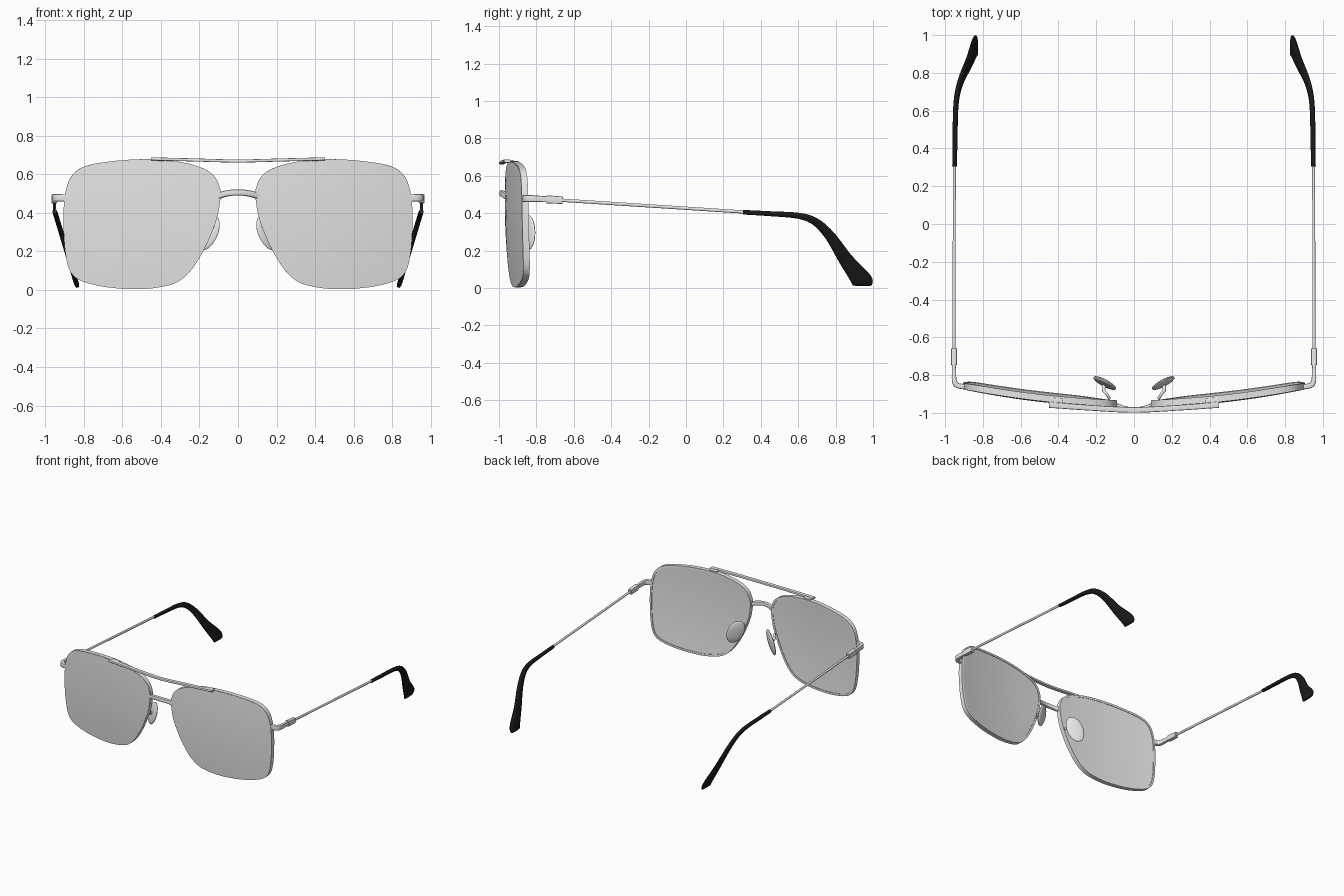
import bpy, bmesh, math
from mathutils import Vector, Matrix

cube = bpy.data.objects.get("Cube")
if cube:
    bpy.data.objects.remove(cube, do_unlink=True)


def material(name, value):
    m = bpy.data.materials.new(name)
    m.use_nodes = True
    colour = (value, value, value, 1)
    m.diffuse_color = colour
    bsdf = next(n for n in m.node_tree.nodes if n.type == 'BSDF_PRINCIPLED')
    bsdf.inputs["Base Color"].default_value = colour
    return m


METAL = material("silver metal", .8)
LENS = material("pale grey lens", .79)
PAD = material("pale grey pad", .81)
BLACK = material("black plastic", .01)


def finish(name, bm, mat, mirror=True):
    bmesh.ops.recalc_face_normals(bm, faces=bm.faces)
    mesh = bpy.data.meshes.new(name)
    bm.to_mesh(mesh)
    bm.free()
    mesh.materials.append(mat)
    mesh.polygons.foreach_set("use_smooth", [True] * len(mesh.polygons))
    mesh.set_sharp_from_angle(angle=math.radians(40))
    ob = bpy.data.objects.new(name, mesh)
    bpy.context.collection.objects.link(ob)
    if mirror:
        ob.modifiers.new("mirror", 'MIRROR').use_mirror_merge = False


def smooth_path(pts, steps, closed=False):
    """Catmull-Rom curve through points of any dimension."""
    n = len(pts)
    at = (lambda i: pts[i % n]) if closed else (lambda i: pts[max(0, min(n - 1, i))])
    out = []
    for i in range(n if closed else n - 1):
        for s in range(steps):
            t = s / steps
            out.append(tuple(
                .5 * (2 * b + (c - a) * t + (2 * a - 5 * b + 4 * c - d) * t ** 2
                      + (3 * b - a - 3 * c + d) * t ** 3)
                for a, b, c, d in zip(at(i - 1), at(i), at(i + 1), at(i + 2))))
    return out if closed else out + [tuple(pts[-1])]


def sweep(name, rows, side, mat, power=1, sides=12, closed=False, mirror=True):
    """Sweep a section along rows of (x, y, z, half size on side, half size across).
    Power 1 gives an ellipse, lower powers a boxier section."""
    bm = bmesh.new()
    n = len(rows)
    rings = []
    for i, (x, y, z, a, b) in enumerate(rows):
        nxt = rows[(i + 1) % n] if closed else rows[min(i + 1, n - 1)]
        prv = rows[i - 1] if closed else rows[max(i - 1, 0)]
        tangent = (Vector(nxt[:3]) - Vector(prv[:3])).normalized()
        across = Vector(side).cross(tangent).normalized()
        up = tangent.cross(across)
        ring = []
        for k in range(sides):
            ang = math.tau * (k + .5) / sides
            c, s = math.cos(ang), math.sin(ang)
            u = math.copysign(abs(c) ** power, c) * a
            v = math.copysign(abs(s) ** power, s) * b
            ring.append(bm.verts.new(Vector((x, y, z)) + up * u + across * v))
        rings.append(ring)
    for i in range(n if closed else n - 1):
        r, q = rings[i], rings[(i + 1) % n]
        for k in range(sides):
            j = (k + 1) % sides
            bm.faces.new((r[k], r[j], q[j], q[k]))
    if not closed:
        bm.faces.new(rings[0])
        bm.faces.new(rings[-1])
    finish(name, bm, mat, mirror)


def lens_y(x, z):
    """Wrapped middle surface of the front."""
    return -.95 + .115 * x * x + .1 * (z - .34) ** 2 - .025 * (z - .34)


# Lens outline as seen from the front
outline = smooth_path([
    (.098, .545), (.09, .495), (.105, .39), (.14, .29), (.19, .185), (.25, .095),
    (.32, .038), (.42, .012), (.53, .004), (.68, .014), (.81, .045), (.87, .092),
    (.895, .185), (.905, .31), (.905, .42), (.893, .52), (.86, .598), (.785, .645),
    (.63, .67), (.475, .678), (.32, .668), (.19, .635), (.125, .595)], 4, closed=True)

# Rims: flat bands with square edges
cx, cz = .5, .34
inset = [(cx + (x - cx) * .98, cz + (z - cz) * .977) for x, z in outline]
sweep("rim", [(x, lens_y(x, z), z, .017, .008) for x, z in inset],
      (0, 1, 0), METAL, power=0, sides=4, closed=True)

# Lenses: front and back sheets of concentric rings, nearly flush with the rims
bm = bmesh.new()
for offset, edge in ((-.0185, .99), (.014, .975)):
    centre = bm.verts.new((cx, lens_y(cx, cz) + offset, cz))
    previous = None
    for f in (.2, .4, .6, .8, edge):
        ring = []
        for px, pz in outline:
            x, z = cx + (px - cx) * f, cz + (pz - cz) * f
            ring.append(bm.verts.new((x, lens_y(x, z) + offset, z)))
        for k in range(len(ring)):
            j = (k + 1) % len(ring)
            if previous:
                bm.faces.new((previous[k], previous[j], ring[j], ring[k]))
            else:
                bm.faces.new((centre, ring[k], ring[j]))
        previous = ring
    if offset < 0:
        front_edge = previous
for k in range(len(ring)):
    j = (k + 1) % len(ring)
    bm.faces.new((front_edge[k], front_edge[j], ring[j], ring[k]))
finish("lens", bm, LENS)

# Brow bar with its two mounting blocks, and the bridge
sweep("brow_bar", smooth_path([
    (-.45, -.957, .68, .008, .016), (-.25, -.972, .675, .008, .015),
    (0, -.984, .669, .008, .015), (.25, -.972, .675, .008, .015),
    (.45, -.957, .68, .008, .016)], 6), (0, 0, 1), METAL, power=.4, mirror=False)
sweep("brow_bar_mount", [(.38, -.945, .676, .007, .02), (.445, -.94, .678, .007, .02)],
      (0, 0, 1), METAL, power=.4)
sweep("bridge", smooth_path([
    (-.105, -.955, .486, .016, .013), (-.06, -.974, .5, .016, .013),
    (0, -.984, .506, .016, .013), (.06, -.974, .5, .016, .013),
    (.105, -.955, .486, .016, .013)], 6), (0, 0, 1), METAL, power=.5, mirror=False)

# End pieces, hinges and temple wires
sweep("end_piece", smooth_path([
    (.89, -.862, .478, .018, .014), (.935, -.855, .478, .019, .014),
    (.951, -.83, .478, .019, .013), (.953, -.78, .476, .017, .011),
    (.953, -.73, .474, .016, .011)], 5), (0, 0, 1), METAL, power=.4)
sweep("hinge", [(.953, -.745, .474, .022, .016), (.953, -.66, .469, .02, .015)],
      (0, 0, 1), METAL, power=.3)
sweep("temple", [(.953, -.68, .47, .009, .008), (.951, .33, .405, .009, .008)],
      (0, 0, 1), METAL)

# Ear tips: flat paddles leaning inward as they drop, with a level rounded end
tip = [(.305, .405, .012, .012), (.45, .397, .013, .013), (.6, .386, .013, .016),
       (.69, .355, .013, .021), (.77, .278, .013, .028), (.85, .158, .013, .038),
       (.908, .083, .013, .049), (.936, .045, .013, .055), (.945, .026, .011, .056),
       (.946, .012, .006, .042)]
sweep("ear_tip", smooth_path([(.95 - (.405 - z) * .3, y, z, a, b) for y, z, a, b in tip], 5),
      (1, 0, -.3), BLACK, power=.8, sides=16)

# Nose pads on small wire arms
normal = Vector((-.53, .82, -.15)).normalized()
long_axis = Vector((-.45, -.1, 1))
long_axis = (long_axis - normal * long_axis.dot(normal)).normalized()
wide_axis = long_axis.cross(normal)
basis = Matrix((wide_axis * .06, normal * .015, long_axis * .098)).transposed().to_4x4()
bm = bmesh.new()
bmesh.ops.create_uvsphere(bm, u_segments=24, v_segments=14, radius=1,
                          matrix=Matrix.Translation((.155, -.842, .297)) @ basis)
finish("nose_pad", bm, PAD)
sweep("nose_pad_arm", smooth_path([
    (.13, -.925, .325, .008, .008), (.145, -.9, .335, .008, .008),
    (.16, -.88, .32, .009, .009), (.157, -.845, .3, .014, .014)], 5),
    (0, 0, 1), METAL)
